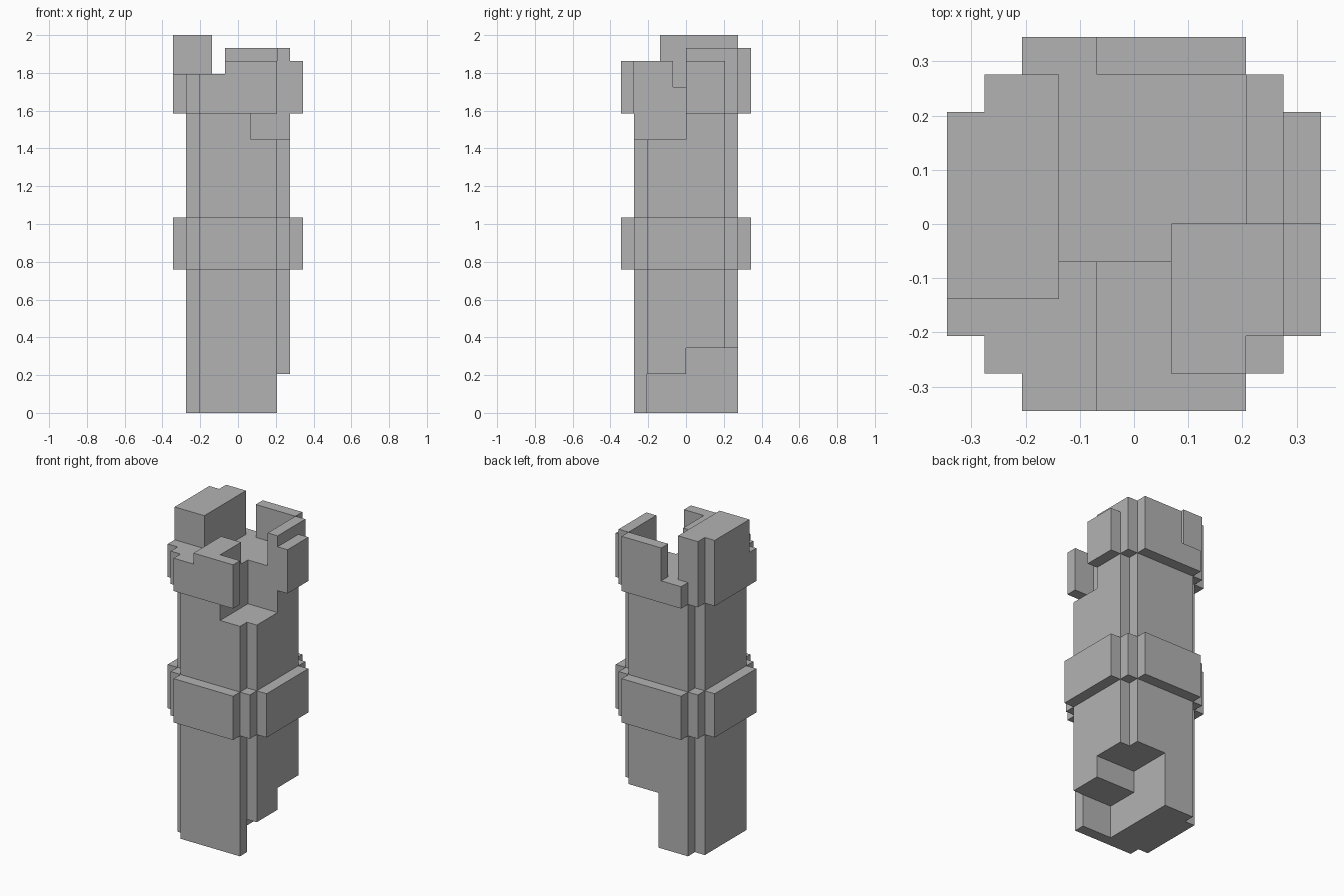
import bpy

U = 2 / 29  # edge of one building block

cube = bpy.data.objects.get("Cube")
if cube:
    bpy.data.objects.remove(cube, do_unlink=True)

stone = bpy.data.materials.new("grey stone")
stone.use_nodes = True
colour = (0.45, 0.45, 0.45, 1)
stone.diffuse_color = colour
stone.node_tree.nodes["Principled BSDF"].inputs["Base Color"].default_value = colour


def prism(name, outline, z0, z1):
    """Extrude a counter-clockwise outline, in block units."""
    n = len(outline)
    verts = [(x * U, y * U, z * U) for z in (z0, z1) for x, y in outline]
    faces = [tuple(reversed(range(n))), tuple(range(n, 2 * n))]
    faces += [(i, (i + 1) % n, (i + 1) % n + n, i + n) for i in range(n)]
    mesh = bpy.data.meshes.new(name)
    mesh.from_pydata(verts, [], faces)
    mesh.materials.append(stone)
    obj = bpy.data.objects.new(name, mesh)
    bpy.context.collection.objects.link(obj)
    return obj


def stepped(quarter):
    """Turn one stepped corner into the full four-sided outline."""
    points = []
    for _ in range(4):
        points += quarter
        quarter = [(-y, x) for x, y in quarter]
    return points


def carve(obj, boxes):
    """Cut (x0, x1, y0, y1, z0, z1) boxes out of a part."""
    cutters = []
    for x0, x1, y0, y1, z0, z1 in boxes:
        cutter = prism("cutter", [(x0, y0), (x1, y0), (x1, y1), (x0, y1)], z0, z1)
        cutter.hide_render = True
        mod = obj.modifiers.new("carve", 'BOOLEAN')
        mod.operation, mod.solver, mod.object = 'DIFFERENCE', 'EXACT', cutter
        cutters.append(cutter)
    graph = bpy.context.evaluated_depsgraph_get()
    graph.update()
    mesh = bpy.data.meshes.new_from_object(obj.evaluated_get(graph))
    obj.modifiers.clear()
    obj.data = mesh
    for cutter in cutters:
        bpy.data.objects.remove(cutter, do_unlink=True)


SHAFT = stepped([(4, 3), (3, 3), (3, 4)])
BAND = stepped([(5, 3), (4, 3), (4, 4), (3, 4), (3, 5)])
OUT, TOP = 6, 30

# Shaft, with a broken foot at the back and a broken upper front corner
shaft = prism("shaft", SHAFT, 0, 23)
carve(shaft, [
    (0, OUT, 0, OUT, -1, 5),
    (0, OUT, -3, 1, -1, 3),
    (1, OUT, -OUT, 0, 21, TOP),
])

# Projecting belt around the middle
prism("middle_band", BAND, 11, 15)

# Ruined crown, carved down from one tall block
crown = prism("crown", BAND, 23, 29)
carve(crown, [
    (-2, OUT, -OUT, OUT, 28, TOP),     # general wall height
    (-OUT, -1, -OUT, -2, 26, TOP),     # low front corner
    (-2, -1, -3, -1, 26, TOP),
    (-1, OUT, -OUT, 0, 27, TOP),       # front merlon
    (4, OUT, -OUT, OUT, 27, TOP),      # side plate
    (-2, 3, -1, 4, 25, TOP),           # roof floor
    (-4, -1, 4, OUT, 25, TOP),         # gap in the back wall
    (1, OUT, -4, 0, 22, TOP),          # broken corner
])
